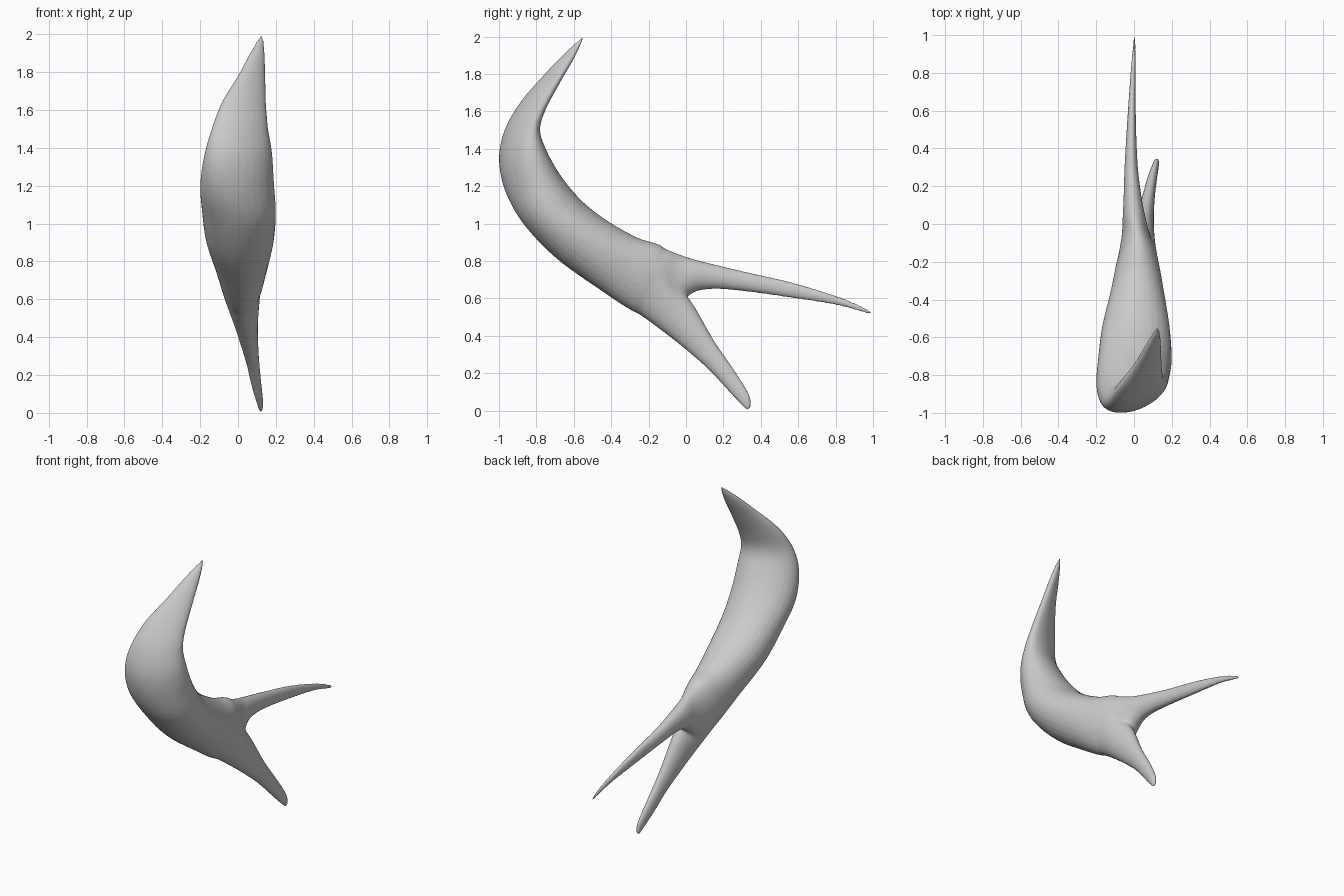
import bpy, bmesh, math
from mathutils import Vector

if "Cube" in bpy.data.objects:
    bpy.data.objects.remove(bpy.data.objects["Cube"], do_unlink=True)

SIDES, STEPS = 28, 5

# Sections: outer edge (y, z), inner edge (y, z), x range, slant of the section
horn = [
    (-.553, 2.0, -.545, 1.995, .12, .132, .3),
    (-.66, 1.90, -.60, 1.88, .06, .143, .6),
    (-.765, 1.79, -.675, 1.75, 0, .145, .7),
    (-.885, 1.65, -.75, 1.61, -.085, .15, .7),
    (-.97, 1.5, -.78, 1.5, -.14, .16, .6),
    (-1, 1.34, -.745, 1.39, -.18, .18, .4),
    (-.965, 1.17, -.665, 1.25, -.2, .19, .2),
    (-.87, 1.0, -.555, 1.12, -.19, .2, 0),
    (-.7, .82, -.42, 1.015, -.17, .19, 0),
    (-.48, .66, -.26, .925, -.125, .16, 0),
    (-.25, .515, -.11, .865, -.085, .125, 0),
]
upper_prong = [
    (-.1, .5, -.02, .83, -.065, .085, 0),
    (.02, .62, .06, .805, -.06, .06, 0),
    (.13, .65, .16, .78, -.055, .04, 0),
    (.3, .64, .32, .742, -.05, .02, 0),
    (.55, .605, .57, .685, -.035, .01, 0),
    (.8, .565, .81, .612, -.018, .009, 0),
    (.96, .52, .97, .545, -.004, .009, 0),
    (1.0, .506, 1.003, .518, 0, .008, 0),
]
lower_prong = [
    (-.1, .405, -.05, .7, -.035, .11, 0),
    (.0, .325, .05, .55, .0, .105, 0),
    (.12, .22, .15, .375, .04, .11, 0),
    (.22, .112, .26, .215, .07, .122, 0),
    (.30, .025, .337, .09, .10, .133, 0),
    (.33, .0, .35, .025, .112, .131, 0),
]


def smooth_sections(rows):
    """Catmull-Rom interpolation between neighbouring sections."""
    rows = [Vector(r) for r in rows]
    ext = [rows[0]] + rows + [rows[-1]]
    out = []
    for a, b, c, d in zip(ext, ext[1:], ext[2:], ext[3:]):
        for s in range(STEPS):
            t = s / STEPS
            out.append(.5 * (2 * b + (c - a) * t + (2 * a - 5 * b + 4 * c - d) * t ** 2
                             + (3 * b - a - 3 * c + d) * t ** 3))
    return out + [rows[-1]]


def loft(bm, rows):
    rings = []
    for oy, oz, iy, iz, x0, x1, slant in smooth_sections(rows):
        ring = []
        for k in range(SIDES):
            a = 2 * math.pi * k / SIDES
            x = (x0 + x1) / 2 + (x1 - x0) / 2 * math.cos(a)
            n = .5 + .5 * math.sin(a + slant)
            ring.append(bm.verts.new((x, oy + (iy - oy) * n, oz + (iz - oz) * n)))
        rings.append(ring)
    for r, q in zip(rings, rings[1:]):
        for k in range(SIDES):
            j = (k + 1) % SIDES
            bm.faces.new((r[k], r[j], q[j], q[k]))
    bm.faces.new(rings[0][::-1])
    bm.faces.new(rings[-1])


# Curved horn running into two prongs
bm = bmesh.new()
loft(bm, horn + upper_prong)
loft(bm, horn + lower_prong)
bmesh.ops.recalc_face_normals(bm, faces=bm.faces)
mesh = bpy.data.meshes.new("forked_horn")
bm.to_mesh(mesh)
bm.free()
body = bpy.data.objects.new("forked_horn", mesh)
bpy.context.collection.objects.link(body)

# Plain grey finish
grey = bpy.data.materials.new("plain grey")
grey.use_nodes = True
grey.diffuse_color = (.6, .6, .6, 1)
grey.node_tree.nodes["Principled BSDF"].inputs["Base Color"].default_value = (.6, .6, .6, 1)
mesh.materials.append(grey)

# Fuse both lofts into one skin and soften the fork
fuse = body.modifiers.new("fuse", 'REMESH')
fuse.mode = 'VOXEL'
fuse.voxel_size = .009
fuse.use_smooth_shade = True
soften = body.modifiers.new("soften", 'SMOOTH')
soften.factor = .5
soften.iterations = 6
